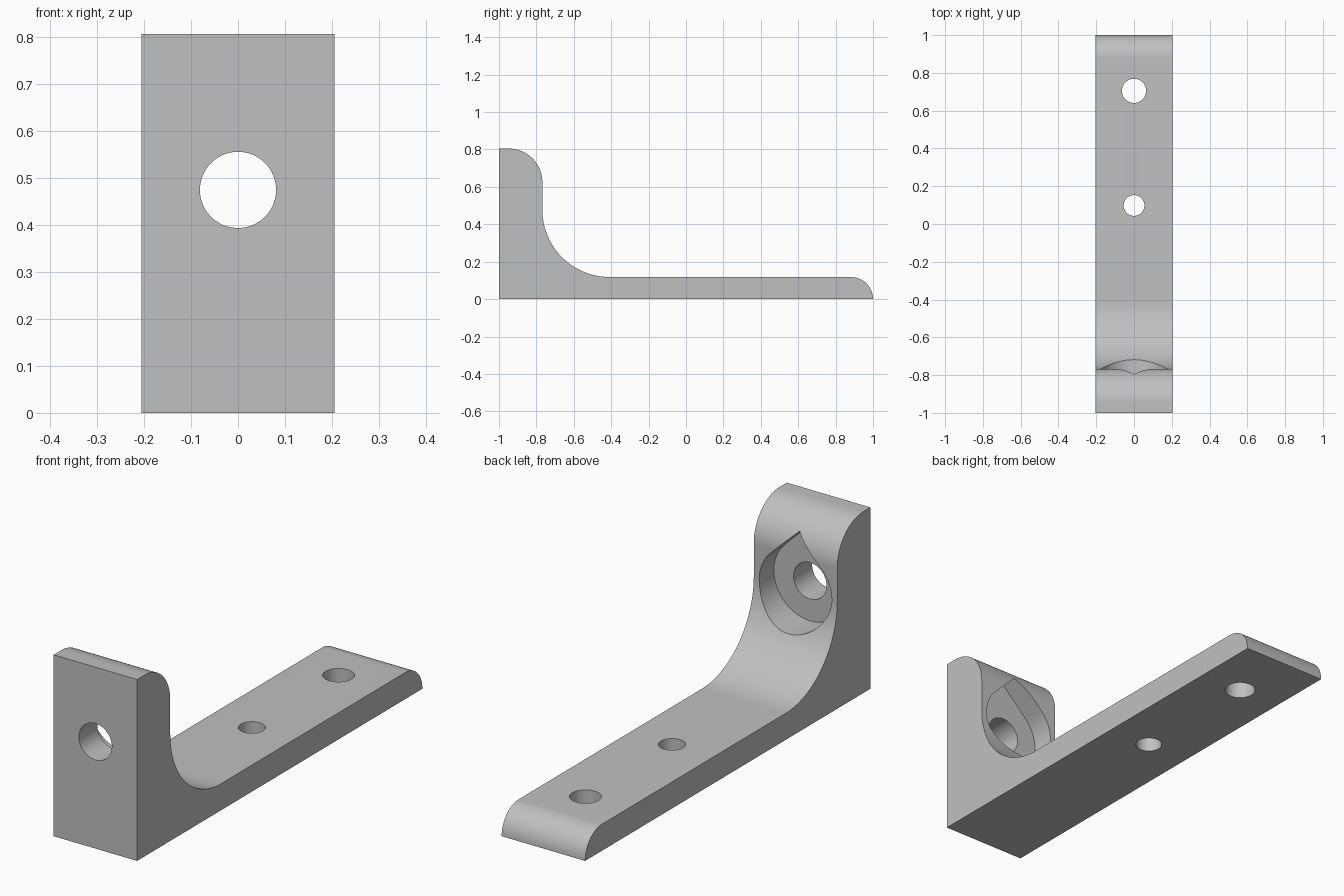
import bpy
import bmesh
from math import sin, cos, pi, radians
from mathutils import Vector

if "Cube" in bpy.data.objects:
    bpy.data.objects.remove(bpy.data.objects["Cube"], do_unlink=True)

HALF_WIDTH, HEIGHT = 0.205, 0.805
WALL_Y, FOOT_Z = -0.768, 0.118
BORE_Z, BORE_FLOOR = 0.474, -0.87

grey = bpy.data.materials.new("plain grey")
grey.use_nodes = True
colour = (0.53, 0.53, 0.53, 1)
grey.diffuse_color = colour
grey.node_tree.nodes["Principled BSDF"].inputs["Base Color"].default_value = colour


def arc(cx, cy, r, start, end, steps):
    """Points on an arc, angles in degrees."""
    angles = [radians(start + (end - start) * i / steps) for i in range(steps + 1)]
    return [(cx + r * cos(a), cy + r * sin(a)) for a in angles]


def prism(name, outline, axis, low, high):
    """Extrude a 2D outline along one axis between two positions."""
    place = {"X": lambda a, b: (low, a, b),
             "Y": lambda a, b: (a, low, b),
             "Z": lambda a, b: (a, b, low)}[axis]
    shift = Vector([(high - low) * (axis == k) for k in "XYZ"])
    bm = bmesh.new()
    face = bm.faces.new([bm.verts.new(place(a, b)) for a, b in outline])
    new = bmesh.ops.extrude_face_region(bm, geom=[face])["geom"]
    moved = [v for v in new if isinstance(v, bmesh.types.BMVert)]
    bmesh.ops.translate(bm, verts=moved, vec=shift)
    bmesh.ops.recalc_face_normals(bm, faces=bm.faces)
    mesh = bpy.data.meshes.new(name)
    bm.to_mesh(mesh)
    bm.free()
    mesh.materials.append(grey)
    obj = bpy.data.objects.new(name, mesh)
    bpy.context.collection.objects.link(obj)
    return obj


def circle(cx, cy, r):
    return arc(cx, cy, r, 0, 360, 64)[:-1]


# Side profile: upright wall, inner fillet, flat foot with rounded toe
crown, fillet = 0.18, 0.36
profile = [(-1, 0), (-1, HEIGHT)]
profile += arc(WALL_Y - crown, HEIGHT - crown, crown, 90, 0, 24)
profile += arc(WALL_Y + fillet, FOOT_Z + fillet, fillet, 180, 270, 32)
profile += arc(1 - FOOT_Z, 0, FOOT_Z, 90, 0, 20)
bracket = prism("bracket", profile, "X", -HALF_WIDTH, HALF_WIDTH)

# Teardrop recess with a round bolt hole behind it, and two foot holes
teardrop = arc(0, BORE_Z, 0.178, 135, 405, 64) + [(0, BORE_Z + 0.248)]
cutters = [
    prism("recess_cutter", teardrop, "Y", BORE_FLOOR, -0.2),
    prism("bolt_hole_cutter", circle(0, BORE_Z, 0.081), "Y", -1.1, -0.8),
    prism("rear_hole_cutter", circle(0, 0.705, 0.064), "Z", -0.1, 0.3),
    prism("middle_hole_cutter", circle(0, 0.098, 0.055), "Z", -0.1, 0.3),
]

bpy.ops.object.select_all(action="DESELECT")
bpy.context.view_layer.objects.active = bracket
bracket.select_set(True)
for cutter in cutters:
    cutter.hide_render = True
    cut = bracket.modifiers.new(cutter.name, "BOOLEAN")
    cut.operation, cut.solver, cut.object = "DIFFERENCE", "EXACT", cutter
    bpy.ops.object.modifier_apply(modifier=cut.name)
    bpy.data.objects.remove(cutter, do_unlink=True)

# Smooth curved surfaces, crisp edges
bpy.ops.object.shade_smooth_by_angle(angle=radians(25))
